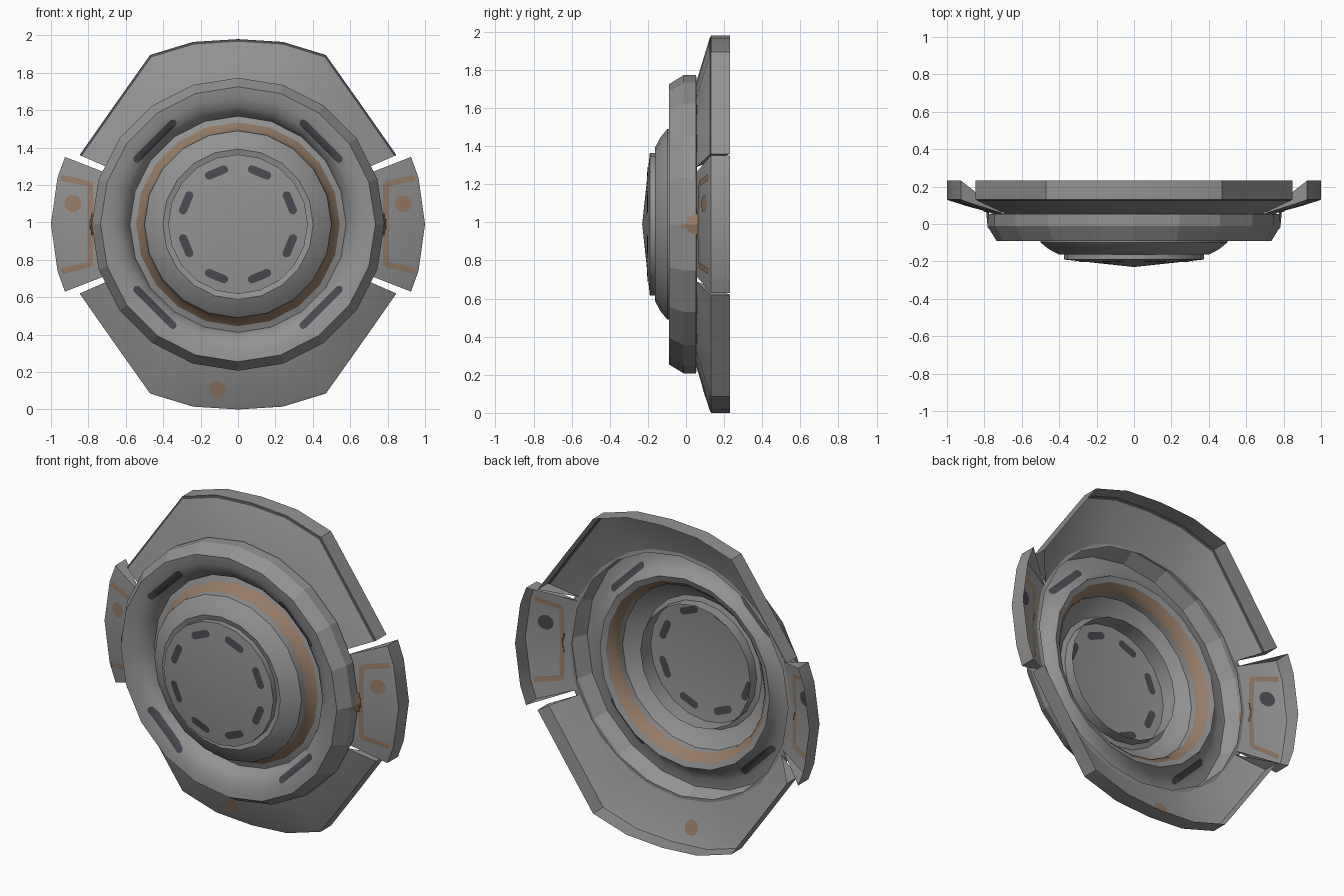
import bpy, bmesh, math
from mathutils import Vector
from mathutils.bvhtree import BVHTree

if "Cube" in bpy.data.objects:
    bpy.data.objects.remove(bpy.data.objects["Cube"])

CZ = 0.99      # height of the disc centre
SEG = 20       # sides of the round parts


def material(name, col):
    m = bpy.data.materials.new(name)
    m.diffuse_color = (*col, 1)
    m.use_nodes = True
    m.node_tree.nodes["Principled BSDF"].inputs["Base Color"].default_value = m.diffuse_color
    return m


GREY = material("grey metal", (0.29, 0.29, 0.29))
COPPER = material("copper trim", (0.30, 0.20, 0.135))
DARK = material("dark slots", (0.07, 0.066, 0.08))
shells = []


def finish(name, bm, mats, smooth=None):
    me = bpy.data.meshes.new(name)
    bm.to_mesh(me)
    ob = bpy.data.objects.new(name, me)
    bpy.context.collection.objects.link(ob)
    for m in mats:
        me.materials.append(m)
    if smooth:
        bpy.ops.object.select_all(action='DESELECT')
        ob.select_set(True)
        bpy.context.view_layer.objects.active = ob
        bpy.ops.object.shade_smooth_by_angle(angle=math.radians(smooth))
    return ob


def revolve(name, profile, mat, smooth=None):
    """Open shell turned around the y axis from (radius, y) points."""
    bm = bmesh.new()
    rings = []
    for r, y in profile:
        if r == 0:
            rings.append([bm.verts.new((0, y, CZ))] * SEG)
        else:
            rings.append([bm.verts.new((r * math.sin(2 * math.pi * i / SEG), y,
                                        CZ + r * math.cos(2 * math.pi * i / SEG)))
                          for i in range(SEG)])
    for a, b in zip(rings, rings[1:]):
        for i in range(SEG):
            j = (i + 1) % SEG
            vs = [a[i], b[i], b[j], a[j]]
            bm.faces.new(list(dict.fromkeys(vs)))
    bmesh.ops.recalc_face_normals(bm, faces=bm.faces)
    shells.append(BVHTree.FromBMesh(bm))
    finish(name, bm, [mat], smooth)
    bm.free()


def sector(name, outline, edge_mat):
    """Sloping flange piece with a deep rim and closed ends."""
    bm = bmesh.new()
    cols = []
    for x, z in outline:
        d = Vector((x, z))
        inner = d.normalized() * 0.75
        pts = [(inner, 0.055), (d * 0.986, 0.124), (d, 0.132), (d, 0.232)]
        cols.append([bm.verts.new((p.x, y, CZ + p.y)) for p, y in pts])
    for a, b in zip(cols, cols[1:]):
        for k in range(3):
            f = bm.faces.new((a[k], b[k], b[k + 1], a[k + 1]))
            f.material_index = 1 if k == 1 else 0
    bm.faces.new(cols[0])
    bm.faces.new(cols[-1][::-1])
    bmesh.ops.recalc_face_normals(bm, faces=bm.faces)
    bmesh.ops.triangulate(bm, faces=bm.faces)
    shells.append(BVHTree.FromBMesh(bm))
    finish(name, bm, [GREY, edge_mat], 20)
    bm.free()


def surface_y(x, z):
    hits = [t.ray_cast(Vector((x, -1, z)), Vector((0, 1, 0)))[0] for t in shells]
    return min((h.y for h in hits if h), default=0.1)


def decal(name, rows, front, back=None):
    """Painted patch laid on the front and back of the shell."""
    bm = bmesh.new()
    for off, mi in ((-0.004, 0), (0.004, 1)):
        grid = [[bm.verts.new((x, surface_y(x, z) + off, z)) for x, z in r] for r in rows]
        for a, b in zip(grid, grid[1:]):
            for i in range(len(a) - 1):
                vs = (a[i], a[i + 1], b[i + 1], b[i])
                f = bm.faces.new(vs if mi else vs[::-1])
                f.normal_update()
                if (f.normal.y > 0) != bool(mi):
                    f.normal_flip()
                f.material_index = mi
    finish(name, bm, [front, back or front])
    bm.free()


def stroke(p, q, w, n=16, rounded=False):
    """Rows of a straight band from p to q with half width w."""
    p, q = Vector(p), Vector(q)
    t = (q - p).normalized()
    s = Vector((-t.y, t.x))
    length = (q - p).length
    rows = []
    for i in range(n + 1):
        d = length * (1 - math.cos(math.pi * i / n)) / 2
        e = min(d, length - d)
        h = w * math.sqrt(max(0.02, 1 - max(0, 1 - e / w) ** 2)) if rounded else w
        rows.append([tuple(p + t * d + s * h * k) for k in (-1, -0.5, 0, 0.5, 1)])
    return rows


def dot(x, z, r):
    return [[(x + r * k * math.cos(a * math.pi / 10), z + r * k * math.sin(a * math.pi / 10))
             for a in range(21)] for k in (0.02, 0.5, 1)]


# Central cap, dome ring, copper band, groove and outer ring
revolve("centre_cap", [(0, -0.23), (0.373, -0.19), (0.373, -0.09)], GREY, 30)
revolve("dome_ring", [(0.373, -0.155), (0.402, -0.163), (0.455, -0.135),
                      (0.5, -0.098), (0.503, -0.06)], GREY, 40)
revolve("copper_band", [(0.503, -0.06), (0.515, -0.03), (0.545, 0.0)], COPPER, 40)
revolve("groove_bowl", [(0.545, 0.0), (0.578, 0.012), (0.592, -0.025),
                        (0.63, -0.062), (0.68, -0.083), (0.735, -0.09)], GREY, 40)
revolve("outer_ring", [(0.735, -0.09), (0.783, -0.012), (0.783, 0.053), (0.735, 0.058)], GREY)

# Upper and lower flanges
half = [(0.24, 0.975), (0.47, 0.905), (0.66, 0.637), (0.847, 0.37)]
arc = [(-x, z) for x, z in half[::-1]] + [(0, 0.99)] + half
sector("upper_flange", arc, DARK)
sector("lower_flange", [(x, -z) for x, z in arc], GREY)

# Side tabs with copper trim and a round mark
for side, s in (("left", -1), ("right", 1)):
    sector(side + "_tab", [(s * 0.925, 0.36), (s * 0.965, 0.25), (s, 0),
                           (s * 0.965, -0.25), (s * 0.925, -0.36)], GREY)
    for i, k in enumerate((1, -1)):
        decal(f"{side}_tab_trim_{i}",
              stroke((s * 0.79, CZ + k * 0.215), (s * 0.945, CZ + k * 0.25), 0.016), COPPER)
    decal(side + "_tab_trim_inner", stroke((s * 0.79, CZ - 0.22), (s * 0.79, CZ + 0.22), 0.014, 24), COPPER)
    decal(side + "_tab_mark", dot(s * 0.883, 1.10, 0.045), COPPER, DARK)
decal("lower_mark", dot(-0.11, 0.105, 0.045), COPPER)


# Dark slots: eight on the cap, four in the groove
def slots(name, count, r, length, w, n):
    for i in range(count):
        a = (i + 0.5) * 2 * math.pi / count
        c, t = Vector((r * math.cos(a), CZ + r * math.sin(a))), Vector((-math.sin(a), math.cos(a)))
        rows = stroke(c - t * length / 2, c + t * length / 2, w, n, True)
        decal(f"{name}_{i}", rows, DARK)


slots("cap_slot", 8, 0.30, 0.13, 0.022, 16)
slots("groove_slot", 4, 0.628, 0.31, 0.02, 30)
